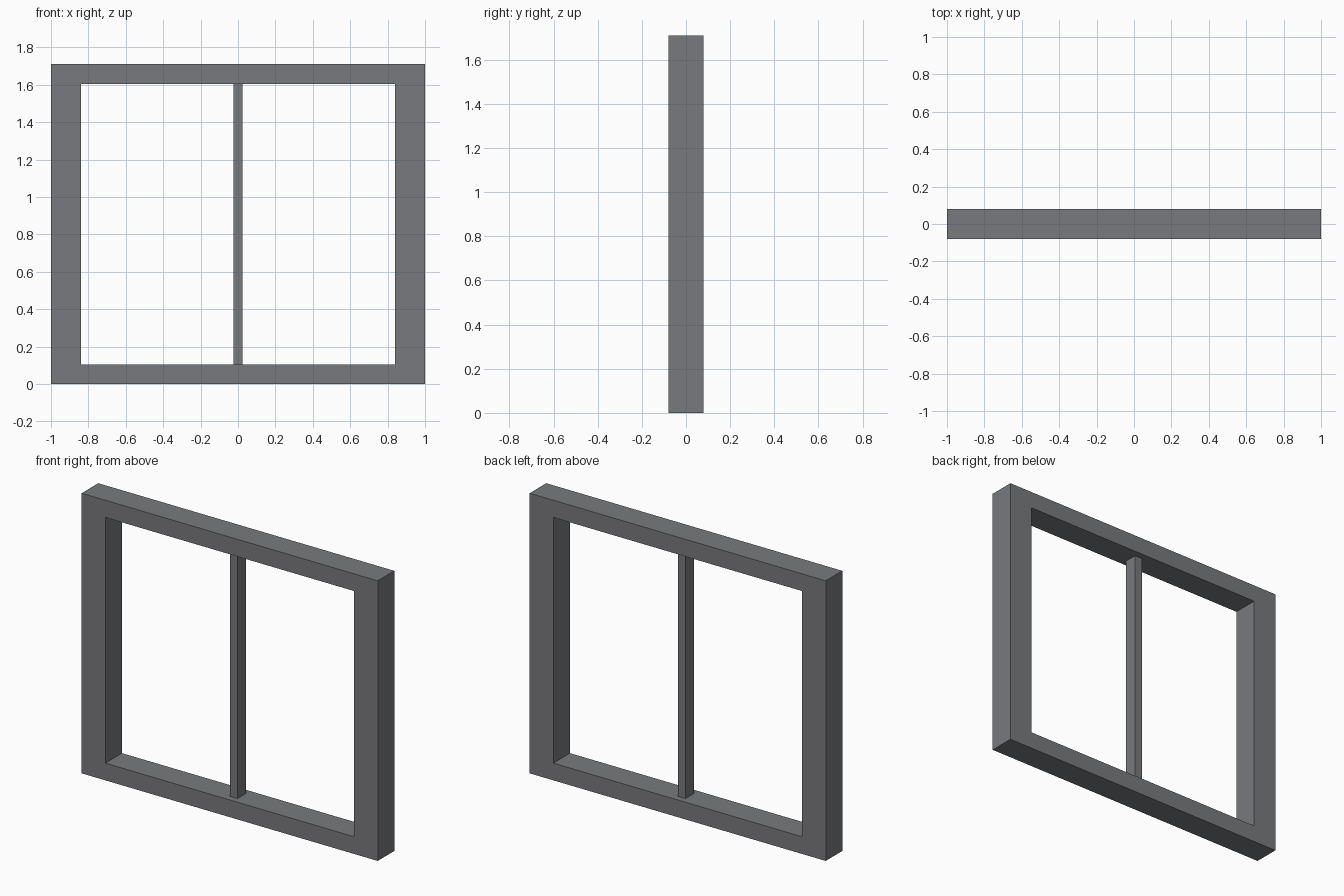
import bpy, bmesh

if "Cube" in bpy.data.objects:
    bpy.data.objects.remove(bpy.data.objects["Cube"])

W, H = 1.0, 1.71            # outer half width, height
IW, Z0, Z1 = 0.84, 0.105, 1.605   # opening
D = 0.08                    # half depth

# Dark grey painted metal
grey = bpy.data.materials.new("dark_grey")
grey.diffuse_color = (0.19, 0.193, 0.205, 1)
grey.use_nodes = True
grey.node_tree.nodes["Principled BSDF"].inputs["Base Color"].default_value = grey.diffuse_color


def finish(bm, name):
    bmesh.ops.recalc_face_normals(bm, faces=bm.faces)
    mesh = bpy.data.meshes.new(name)
    bm.to_mesh(mesh)
    bm.free()
    mesh.materials.append(grey)
    obj = bpy.data.objects.new(name, mesh)
    bpy.context.collection.objects.link(obj)
    return obj


def rect(bm, w, z0, z1, y):
    return [bm.verts.new((x, y, z)) for x, z in
            ((-w, z0), (w, z0), (w, z1), (-w, z1))]


# Outer frame: four rectangular loops bridged into a closed ring
bm = bmesh.new()
loops = [rect(bm, W, 0, H, -D), rect(bm, W, 0, H, D),
         rect(bm, IW, Z0, Z1, D), rect(bm, IW, Z0, Z1, -D)]
for k in range(4):
    a, b = loops[k], loops[(k + 1) % 4]
    for i in range(4):
        j = (i + 1) % 4
        bm.faces.new((a[i], a[j], b[j], b[i]))
finish(bm, "window_frame")

# Central upright bar, thinner than the frame
bm = bmesh.new()
bmesh.ops.create_cube(bm, size=1)
bmesh.ops.scale(bm, vec=(0.05, 0.08, Z1 - Z0), verts=bm.verts)
bmesh.ops.translate(bm, vec=(0, 0, (Z0 + Z1) / 2), verts=bm.verts)
finish(bm, "centre_bar")
